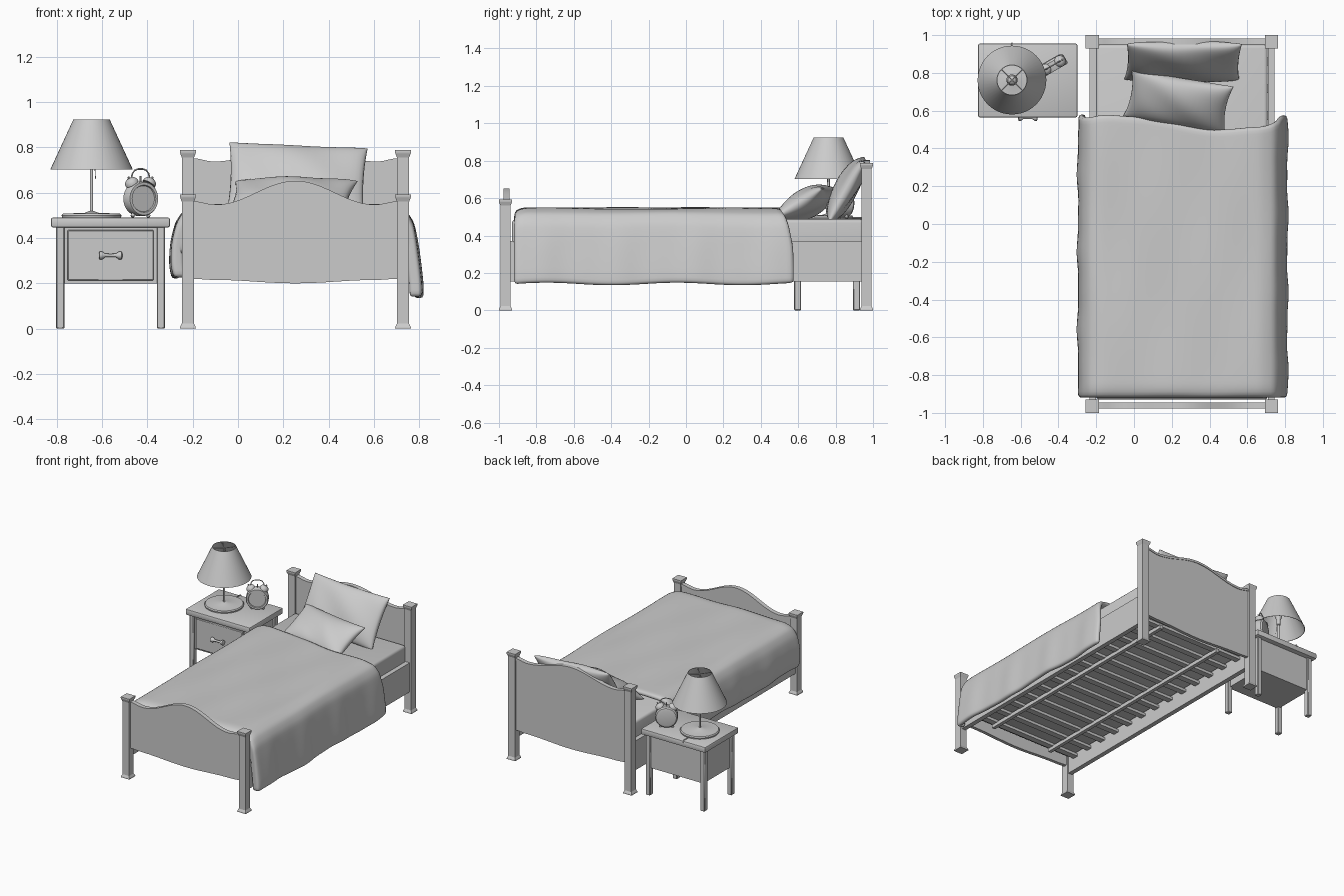
import bpy, bmesh, math
from math import sin, cos, pi, radians
from mathutils import Matrix, Vector

if "Cube" in bpy.data.objects:
    bpy.data.objects.remove(bpy.data.objects["Cube"])

T = Matrix.Translation
def R(a, ax): return Matrix.Rotation(radians(a), 4, ax)

def finish(name, bm, mat=None, smooth=None):
    if mat: bm.transform(mat)
    bmesh.ops.recalc_face_normals(bm, faces=bm.faces)
    me = bpy.data.meshes.new(name)
    bm.to_mesh(me); bm.free()
    ob = bpy.data.objects.new(name, me)
    bpy.context.collection.objects.link(ob)
    if smooth:
        for o in bpy.context.selected_objects: o.select_set(False)
        ob.select_set(True)
        bpy.context.view_layer.objects.active = ob
        bpy.ops.object.shade_smooth_by_angle(angle=radians(smooth))
    return ob

def box(name, x0, x1, y0, y1, z0, z1, bevel=0.0, segs=2):
    bm = bmesh.new()
    bmesh.ops.create_cube(bm, size=1, matrix=T(((x0+x1)/2, (y0+y1)/2, (z0+z1)/2))
                          @ Matrix.Diagonal((x1-x0, y1-y0, z1-z0, 1)))
    if bevel:
        bmesh.ops.bevel(bm, geom=bm.edges[:], offset=bevel, segments=segs, affect='EDGES', profile=0.5)
    return finish(name, bm, smooth=40 if bevel else None)

def lathe(name, prof, segs, mat, smooth=35, cap=True, turn=0.0):
    """Rings of (radius, height) joined around z."""
    bm = bmesh.new()
    rings = [[bm.verts.new((r*cos(2*pi*i/segs+turn), r*sin(2*pi*i/segs+turn), z))
              for i in range(segs)] for r, z in prof]
    for a, b in zip(rings, rings[1:]):
        for i in range(segs):
            bm.faces.new((a[i], a[(i+1) % segs], b[(i+1) % segs], b[i]))
    if cap:
        bm.faces.new(rings[0]); bm.faces.new(rings[-1])
    return finish(name, bm, mat, smooth)

def tube(name, pts, r, mat=Matrix()):
    cu = bpy.data.curves.new(name, 'CURVE')
    cu.dimensions = '3D'; cu.bevel_depth = r; cu.bevel_resolution = 2; cu.use_fill_caps = True
    sp = cu.splines.new('POLY'); sp.points.add(len(pts)-1)
    for p, q in zip(sp.points, pts): p.co = (*(mat @ Vector(q)), 1)
    ob = bpy.data.objects.new(name, cu)
    bpy.context.collection.objects.link(ob)
    return ob

def interp(pts, t):
    """Cosine-eased height through control points."""
    for (a, za), (b, zb) in zip(pts, pts[1:]):
        if t <= b:
            k = (1-cos(pi*(t-a)/(b-a)))/2
            return za+(zb-za)*k
    return pts[-1][1]

def strip(name, xs, lo, hi, y, th):
    """Board between two height curves, thickness th in y."""
    bm = bmesh.new()
    rows = [[bm.verts.new((x, y+s*th/2, f(x))) for s, f in ((-1, lo), (-1, hi), (1, hi), (1, lo))] for x in xs]
    for a, b in zip(rows, rows[1:]):
        for i in range(4):
            bm.faces.new((a[i], a[(i+1) % 4], b[(i+1) % 4], b[i]))
    bm.faces.new(rows[0]); bm.faces.new(rows[-1])
    return finish(name, bm, smooth=35)

# Bed: square posts with flared feet and caps
CX, HW = 0.2535, 0.4745
for end, y, h in (('foot', -0.965, 0.592), ('head', 0.965, 0.787)):
    for s in (-1, 1):
        prof = [(.035, 0), (.034, .008), (.027, .022), (.027, h-.032), (.034, h-.014), (.035, h-.01), (.035, h)]
        lathe(end+'_post', [(r*math.sqrt(2), z) for r, z in prof], 4, T((CX+s*HW, y, 0)), None, True, pi/4)

# Curved footboard and headboard with top trims
xs = [CX-.455+.91*i/40 for i in range(41)]
for end, y, crest in (('foot', -0.96, [(0, .652), (.35, .547), (.455, .562)]),
                      ('head', 0.967, [(0, .803), (.36, .737), (.455, .752)])):
    top = lambda x, c=crest: interp(c, abs(x-CX))
    low = lambda x: interp([(0, .2), (.36, .215), (.455, .22)], abs(x-CX))
    strip(end+'board_panel', xs, low, lambda x: top(x)-.01, y, .024)
    strip(end+'board_trim', xs, lambda x: top(x)-.016, top, y, .032)

# Side rails, slats, support beams, mattress
for s in (-1, 1):
    x = CX+s*.473
    box('side_rail', x-.017, x+.017, -.945, .945, .155, .37)
    box('support_beam', CX+s*.25-.013, CX+s*.25+.013, -.89, .89, .222, .25)
for i in range(13):
    y = -.86+i*1.72/12
    box('slat', CX-.46, CX+.46, y-.022, y+.022, .245, .265)
box('mattress', -.2, .708, -.93, .95, .267, .487, .02, 3)

# Duvet draped over both sides and tucked at the foot
sec = [(-.279, .225), (-.291, .29), (-.286, .38), (-.268, .46), (-.237, .512), (-.18, .534), (0, .538),
       (.25, .539), (.5, .538), (.67, .535), (.737, .512), (.768, .46), (.782, .38), (.795, .28), (.804, .2), (.806, .14)]
dense = []
for (a, b), (c, d) in zip(sec, sec[1:]):
    n = 4 if c-a > .1 else 2
    dense += [(a+(c-a)*k/n, b+(d-b)*k/n) for k in range(n)]
dense.append(sec[-1])
head = lambda x: interp([(-.31, .55), (-.15, .58), (.0, .57), (.44, .5), (.66, .515), (.83, .55)], x)
bm = bmesh.new()
NV, rows = 36, []
for x, z in dense:
    row = []
    side = max(0, min(1, (.53-z)/.2))
    inward = 1 if x < CX else -1
    for d in (.2, .13, .07, .03):
        row.append(bm.verts.new((x+inward*d*.25*side, -.912+.03*d, z-d*(1-side))))
    for j in range(NV+1):
        v = j/NV
        y0 = -.905
        y = y0+(head(x)+.03*side-y0)*v
        ripple = .004*side*sin(y*15+x*9)+.002*side*sin(y*31)
        fall = .007*side*sin(y*9+2)
        lift = .003*sin(y*7+x*11)+.002*sin(x*17-y*5)
        z2 = z-.01*(1-side) if j == 0 else z
        row.append(bm.verts.new((x-inward*ripple, y, z2+fall+lift*(1-side))))
    rows.append(row)
for a, b in zip(rows, rows[1:]):
    for i in range(len(a)-1):
        bm.faces.new((a[i], a[i+1], b[i+1], b[i]))
duvet = finish('duvet', bm, smooth=80)
up = sum(p.normal.z*p.area for p in duvet.data.polygons) > 0
m = duvet.modifiers.new('thick', 'SOLIDIFY'); m.thickness = .035; m.offset = -.5 if up else .5
m = duvet.modifiers.new('soft', 'SUBSURF'); m.levels = m.render_levels = 1

# Pillows: puffed lens with drawn-out corners
def pillow(name, w, h, t, mat, bend=0.0, full=.45, pinch=.08):
    bm = bmesh.new()
    N = 24
    for s in (-1, 1):
        g = []
        for i in range(N+1):
            u = sin(pi/2*(2*i/N-1)); r = []
            for j in range(N+1):
                v = sin(pi/2*(2*j/N-1))
                puff = ((1-u*u)*(1-v*v))**full
                r.append(bm.verts.new((w/2*u*(1-pinch*(1-v*v)), h/2*v*(1-pinch*(1-u*u)),
                         s*t/2*puff+bend*v*v+.006*sin(5*u+3*v)*puff)))
            g.append(r)
        for i in range(N):
            for j in range(N):
                bm.faces.new((g[i][j], g[i+1][j], g[i+1][j+1], g[i][j+1]))
    bmesh.ops.remove_doubles(bm, verts=bm.verts[:], dist=.0002)
    return finish(name, bm, mat, 70)
pillow('back_pillow', .61, .37, .125, T((.26, .855, .65)) @ R(2.5, 'Y') @ R(60, 'X'), -.005, .38, .04)
pillow('front_pillow', .55, .3, .145, T((.235, .648, .573)) @ R(-10, 'Z') @ R(31, 'X'))

# Nightstand
box('nightstand_top', -.825, -.3, .565, .955, .447, .49, .008)
for x in (-.784, -.34):
    for y in (.597, .912):
        box('nightstand_leg', x-.018, x+.018, y-.019, y+.019, 0, .45, .004, 1)
box('nightstand_body', -.785, -.34, .594, .918, .2, .45)
box('drawer_front', -.752, -.372, .58, .6, .212, .435, .004, 1)
lathe('drawer_handle', [(.008, -.052), (.018, -.048), (.017, -.036), (.008, -.024), (.007, 0),
      (.008, .024), (.017, .036), (.018, .048), (.008, .052)], 16, T((-.562, .563, .323)) @ R(90, 'Y'))

# Table lamp
L = T((-.646, .762, 0))
lathe('lamp_base', [(.13, .49), (.132, .5), (.126, .507), (.03, .511), (.012, .518)], 40, L)
lathe('lamp_pole', [(.007, .51), (.007, .73), (.014, .735), (.014, .77), (.022, .79), (.03, .82),
      (.022, .845), (.006, .855), (.005, .915)], 16, L)
lathe('lamp_shade', [(.182, .702), (.08, .923), (.077, .923), (.179, .702), (.182, .702)], 48, L, 35, False)
for k in range(4):
    a = pi/4+k*pi/2
    tube('shade_spoke', [(0, 0, .911), (.079*cos(a), .079*sin(a), .917)], .003, L)
tube('lamp_switch', [(.014, -.005, .72), (.018, -.006, .66)], .0015, L)
tube('lamp_cord', [(0, .12, .495), (0, .19, .494), (0, .197, .48)], .004, L)

# Alarm clock
C = T((-.43, .84, .573)) @ R(30, 'Z')
F = C @ R(90, 'X')
lathe('clock_body', [(.05, -.034), (.068, -.03), (.076, -.02), (.076, .024), (.072, .031), (.06, .031),
      (.057, .024)], 40, F)
for s in (-1, 1):
    B = C @ R(s*33, 'Y')
    lathe('clock_bell', [(.031, .078), (.03, .088), (.024, .098), (.013, .105), (.004, .107)], 24, B)
    lathe('bell_stem', [(.005, .068), (.005, .115)], 10, B)
    lathe('clock_foot', [(.005, -.092), (.009, -.088), (.007, -.07)], 12, C @ R(s*28, 'Y'))
tube('clock_handle', [(-.046, 0, .09), (-.042, 0, .11), (-.03, 0, .125), (-.012, 0, .131), (.012, 0, .131),
     (.03, 0, .125), (.042, 0, .11), (.046, 0, .09)], .0035, C)
tube('bell_hammer', [(0, 0, .07), (0, 0, .1)], .004, C)
